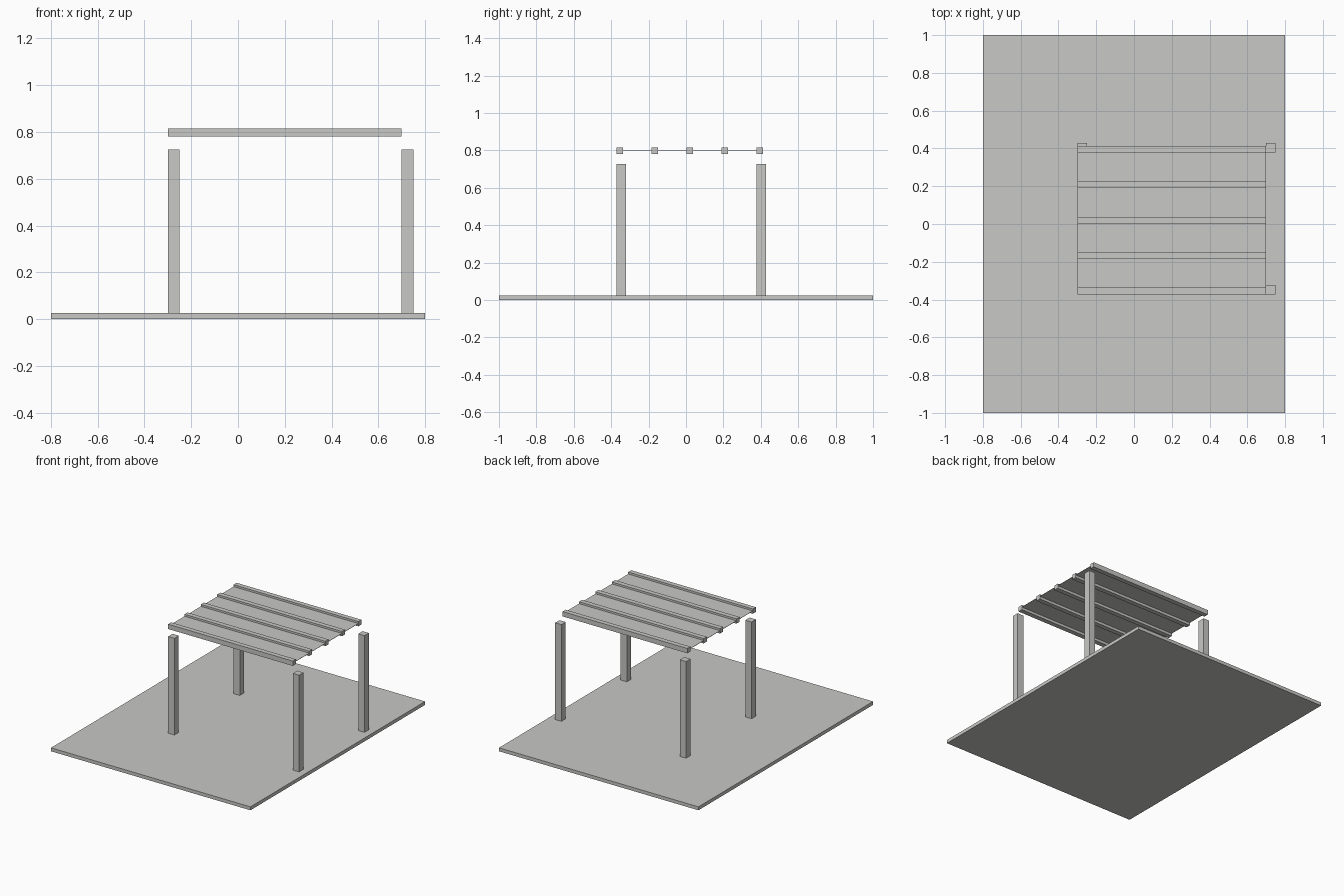
import bpy

if "Cube" in bpy.data.objects:
    bpy.data.objects.remove(bpy.data.objects["Cube"])

grey = bpy.data.materials.new("light_grey")
grey.diffuse_color = (0.58, 0.58, 0.565, 1)
grey.use_nodes = True
grey.node_tree.nodes["Principled BSDF"].inputs["Base Color"].default_value = grey.diffuse_color


def box(name, x, y, z):
    """Axis-aligned box from (min, max) ranges."""
    centre = [(a + b) / 2 for a, b in (x, y, z)]
    bpy.ops.mesh.primitive_cube_add(size=1, location=centre)
    ob = bpy.context.object
    ob.name = name
    ob.scale = [b - a for a, b in (x, y, z)]
    bpy.ops.object.transform_apply(location=False, rotation=False, scale=True)
    ob.data.materials.append(grey)
    return ob


# Ground slab
box("base_slab", (-0.8, 0.8), (-1, 1), (0, 0.025))

# Four square posts
for side, x in (("left", -0.30), ("right", 0.70)):
    for end, y in (("front", -0.372), ("back", 0.378)):
        box(f"{end}_{side}_post", (x, x + 0.05), (y, y + 0.05), (0.025, 0.726))

# Five roof beams floating above the posts
for i in range(5):
    y = -0.372 + 0.1875 * i
    box(f"roof_beam_{i + 1}", (-0.30, 0.70), (y, y + 0.035), (0.78, 0.815))

# Thin roof sheet running through the middle of the beams
box("roof_sheet", (-0.30, 0.70), (-0.37, 0.395), (0.799, 0.801))
